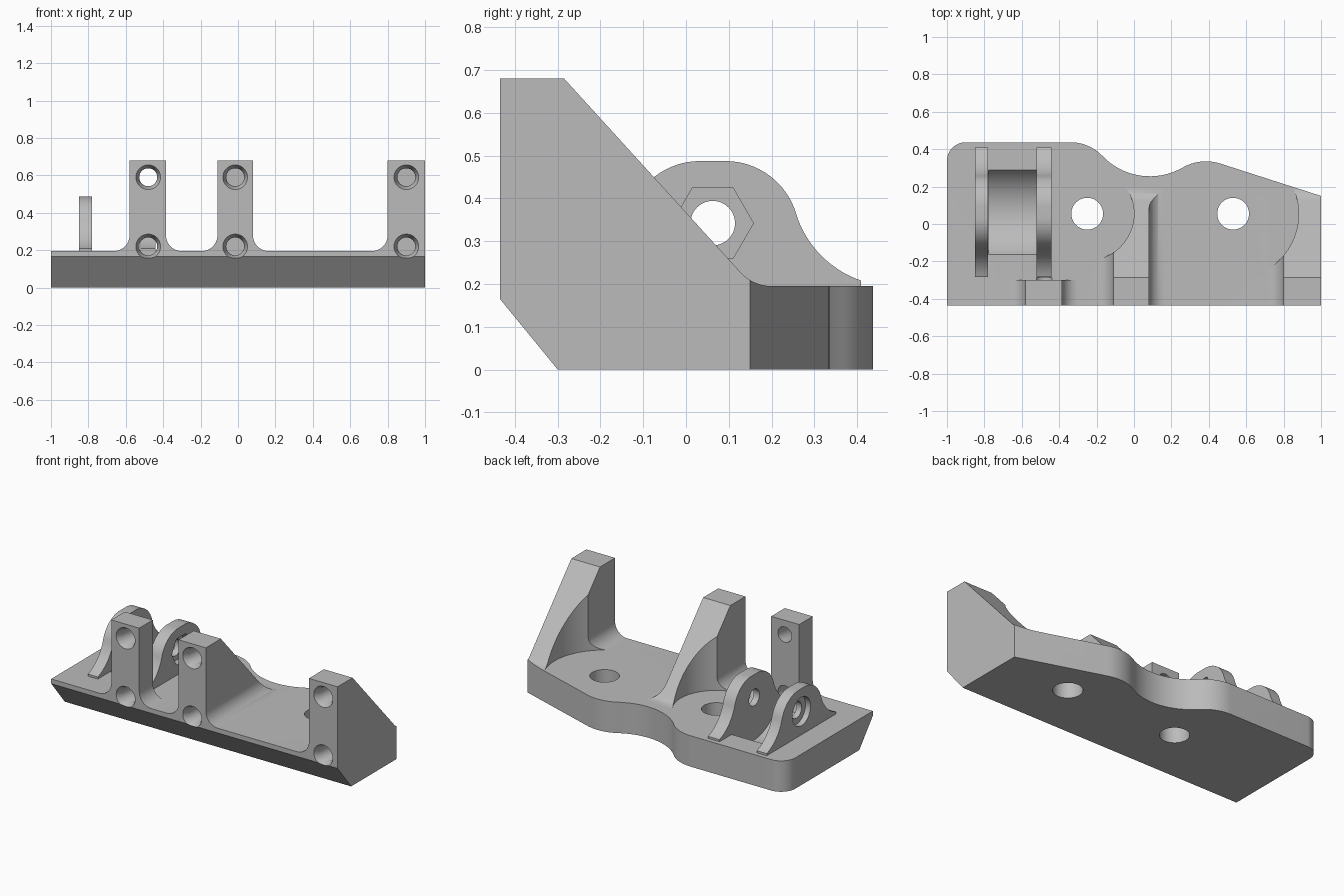
import bpy, bmesh, math
from mathutils import Vector

cube = bpy.data.objects.get("Cube")
if cube:
    bpy.data.objects.remove(cube, do_unlink=True)

grey = bpy.data.materials.new("light_grey")
grey.use_nodes = True
grey.diffuse_color = (0.5, 0.5, 0.5, 1)
grey.node_tree.nodes["Principled BSDF"].inputs["Base Color"].default_value = (0.5, 0.5, 0.5, 1)

PLATE = 0.195   # plate thickness
FILLET = 0.085  # radius at the foot of the posts


def arc(cx, cy, r, a0, a1, n=16):
    angles = [math.radians(a0 + (a1 - a0) * i / n) for i in range(n + 1)]
    return [(cx + r * math.cos(a), cy + r * math.sin(a)) for a in angles]


def circle(cx, cy, r, n=64):
    return arc(cx, cy, r, 0, 360, n)[:-1]


def prism(name, axis, start, end, points, end_points=None):
    """Profile swept along an axis; a second profile makes a taper."""
    place = {"X": lambda u, v, d: (d, u, v),
             "Y": lambda u, v, d: (u, d, v),
             "Z": lambda u, v, d: (u, v, d)}[axis]
    bm = bmesh.new()
    a = [bm.verts.new(place(u, v, start)) for u, v in points]
    b = [bm.verts.new(place(u, v, end)) for u, v in (end_points or points)]
    bm.faces.new(a)
    bm.faces.new(b)
    for i in range(len(a)):
        j = (i + 1) % len(a)
        bm.faces.new((a[i], a[j], b[j], b[i]))
    bmesh.ops.recalc_face_normals(bm, faces=bm.faces)
    mesh = bpy.data.meshes.new(name)
    bm.to_mesh(mesh)
    bm.free()
    mesh.materials.append(grey)
    obj = bpy.data.objects.new(name, mesh)
    bpy.context.collection.objects.link(obj)
    return obj


def activate(obj):
    bpy.ops.object.select_all(action="DESELECT")
    obj.select_set(True)
    bpy.context.view_layer.objects.active = obj


def combine(obj, tool, operation="DIFFERENCE"):
    activate(obj)
    mod = obj.modifiers.new("combine", "BOOLEAN")
    mod.operation = operation
    mod.solver = "EXACT"
    mod.object = tool
    bpy.ops.object.modifier_apply(modifier=mod.name)
    bpy.data.objects.remove(tool, do_unlink=True)


# Body: plan outline, with a waist in the rear edge
outline = [(-1, -0.435), (1, -0.435), (1, 0.15)]
outline += arc(0.385, 0.085, 0.25, 72, 120)
outline += arc(0.085, 0.605, 0.35, 300, 223.6)[1:]
outline += arc(-0.34, 0.2, 0.237, 43.6, 90)[1:]
outline += arc(-0.9, 0.337, 0.1, 90, 180)
body = prism("mounting_bracket", "Z", 0, 0.9, outline)

# Front silhouette: plate with three filleted posts
up = PLATE + FILLET
front = [(-1.1, -0.1), (1.1, -0.1), (1.1, 0.8), (0.8, 0.8)]
front += arc(0.8 - FILLET, up, FILLET, 0, -90)
for left, right in ((-0.11, 0.08), (-0.58, -0.385)):
    front += arc(right + FILLET, up, FILLET, 270, 180)
    front += [(right, 0.8), (left, 0.8)]
    front += arc(left - FILLET, up, FILLET, 0, -90)
front.append((-1.1, PLATE))
combine(body, prism("front_tool", "Y", -0.6, 0.6, front), "INTERSECT")

# Side silhouette: chamfered underside and sloping gussets
side = [(-0.6, 0.68), (-0.6, 0.365), (-0.3, 0), (-0.3, -0.1), (0.6, -0.1), (0.6, PLATE)]
side[1:4] = [(-0.6, 0.367), (-0.218, -0.1)]
side += arc(0.2, PLATE + 0.098, 0.098, 270, 222.3)
side.append((-0.285, 0.68))
combine(body, prism("side_tool", "X", -1.2, 1.2, side), "INTERSECT")

# The right post has no gusset
box = [(-0.72, -0.3), (-0.25, -0.3), (-0.25, 0.8), (-0.72, 0.8)]
combine(body, prism("post_tool", "Z", PLATE, 1, box))

# Vertical screw holes with clearance rounds in the gussets
for x, clearance in ((-0.25, 0.25), (0.53, 0.35)):
    combine(body, prism("clearance_tool", "Z", PLATE, 1, circle(x, 0.055, clearance, 96)))
    combine(body, prism("hole_tool", "Z", -0.1, 0.5, circle(x, 0.055, 0.085)))

# Countersunk holes in the front of each post
for x in (-0.48, -0.015, 0.9):
    for z in (0.59, 0.22):
        combine(body, prism("bore_tool", "Y", -0.5, -0.285, circle(x, z, 0.048, 40)))
        combine(body, prism("sink_tool", "Y", -0.455, -0.395,
                            circle(x, z, 0.075, 40), circle(x, z, 0.048, 40)))

# Round trough between the lugs
PIVOT = (0.0625, 0.342)
combine(body, prism("trough_tool", "X", -0.778, -0.518, circle(*PIVOT, 0.269, 96)))

# Pair of hinge lugs with flared feet
half = arc(0.03, 0.315, 0.172, 90, 17) + arc(0.424, 0.435, 0.24, 197, 251)[1:]
half.append((half[-1][0], 0.19))
cy = PIVOT[0]
lug = [(cy + u, v) for u, v in half] + [(cy - u, v) for u, v in reversed(half)]
right_lug = prism("right_hinge_lug", "X", -0.85, -0.78, lug)
left_lug = prism("left_hinge_lug", "X", -0.52, -0.44, lug)
for obj in (right_lug, left_lug):
    combine(obj, prism("pin_tool", "X", -1, 0, circle(*PIVOT, 0.052, 48)))
combine(right_lug, prism("head_tool", "X", -1, -0.815, circle(*PIVOT, 0.09, 48)))
combine(left_lug, prism("nut_tool", "X", -0.48, 0, circle(*PIVOT, 0.095, 6)))

for obj in (body, right_lug, left_lug):
    activate(obj)
    bpy.ops.object.shade_smooth_by_angle(angle=math.radians(30))
